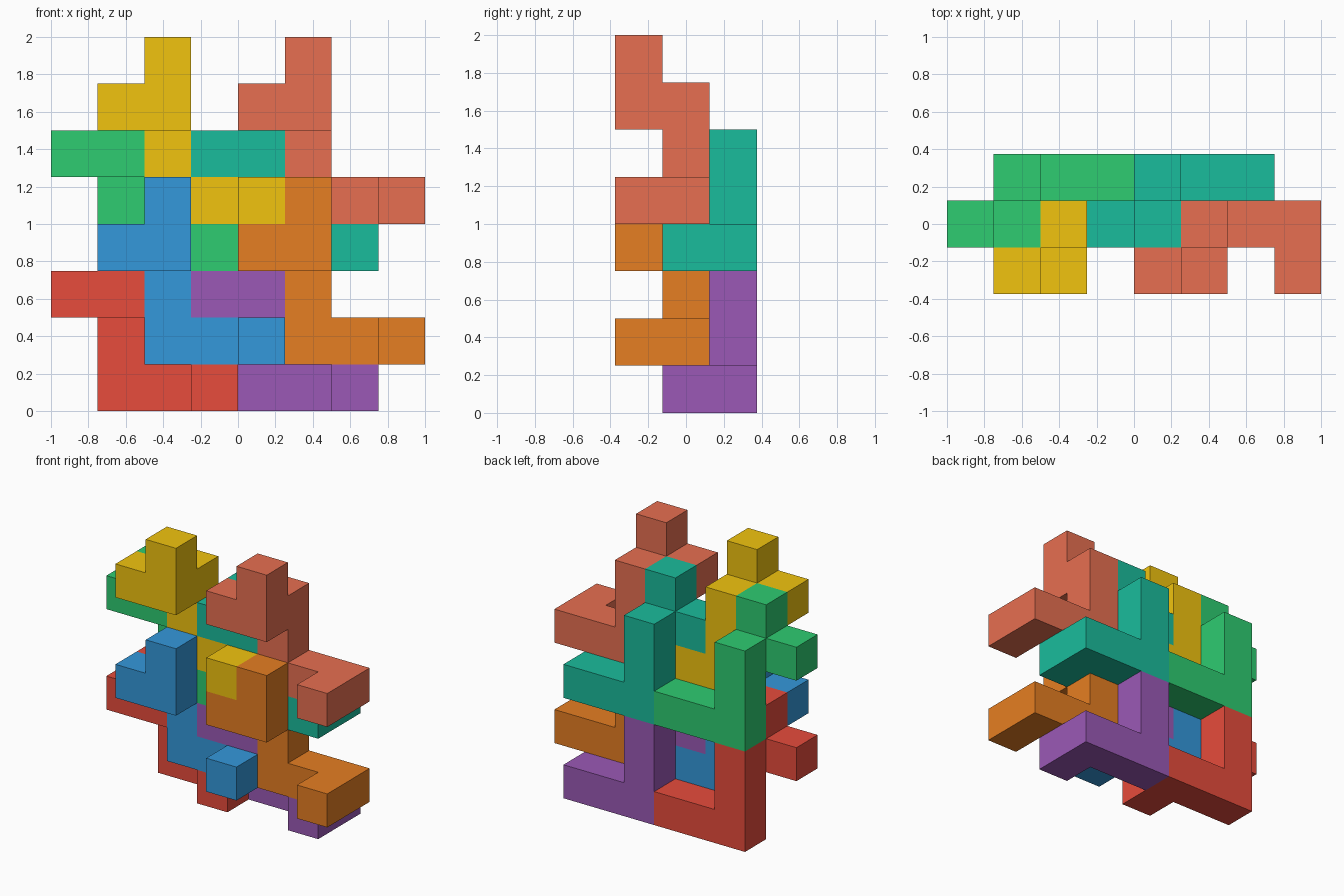
import bpy, bmesh
from mathutils import Vector

if "Cube" in bpy.data.objects:
    bpy.data.objects.remove(bpy.data.objects["Cube"])

U = 0.25  # cell size

# One nine-cell puzzle piece, relative to its corner cell (x, y, z)
PIECE = {(0, 0, 0), (1, 0, 0), (2, 0, 0), (2, -1, 0),      # foot with forward toe
         (0, 0, 1), (0, 0, 2),                             # upright
         (0, -1, 2), (-1, -1, 2), (0, -1, 3)}              # front arm and top knob


def piece_mesh(name):
    """Closed shell around the cells: only outer cell sides become faces."""
    bm = bmesh.new()
    for cell in PIECE:
        for axis in range(3):
            for sign in (-1, 1):
                n = [0, 0, 0]
                n[axis] = sign
                if tuple(c + d for c, d in zip(cell, n)) in PIECE:
                    continue
                a, b = Vector(), Vector()
                a[(axis + 1) % 3] = b[(axis + 2) % 3] = U / 2
                if sign < 0:
                    a, b = b, a
                mid = (Vector(cell) + Vector(n) / 2) * U
                bm.faces.new([bm.verts.new(mid + p) for p in (-a - b, a - b, a + b, -a + b)])
    bmesh.ops.remove_doubles(bm, verts=bm.verts, dist=1e-4)
    bmesh.ops.dissolve_limit(bm, angle_limit=0.01, verts=bm.verts, edges=bm.edges)
    mesh = bpy.data.meshes.new(name)
    bm.to_mesh(mesh)
    bm.free()
    return mesh


def linear(c):
    c /= 255
    return c / 12.92 if c <= 0.04045 else ((c + 0.055) / 1.055) ** 2.4


def add_piece(name, corner, rgb):
    mesh = piece_mesh(name)
    mat = bpy.data.materials.new(name + "_paint")
    mat.diffuse_color = (*[linear(c) for c in rgb], 1)
    mat.use_nodes = True
    mat.node_tree.nodes["Principled BSDF"].inputs["Base Color"].default_value = mat.diffuse_color
    mesh.materials.append(mat)
    obj = bpy.data.objects.new(name, mesh)
    x, y, z = corner
    obj.location = ((x - 3.5) * U, (y - 1) * U, (z + 0.5) * U)
    bpy.context.collection.objects.link(obj)


# Interlocking pieces: corner cell counted from left, front, bottom
# Lower layer
add_piece("red_piece", (1, 2, 0), (231, 76, 60))
add_piece("purple_piece", (4, 2, 0), (155, 89, 182))
add_piece("blue_piece", (2, 1, 1), (52, 152, 219))
add_piece("orange_piece", (5, 1, 1), (230, 126, 34))
# Upper layer
add_piece("green_piece", (1, 2, 3), (46, 204, 113))
add_piece("teal_piece", (4, 2, 3), (26, 188, 156))
add_piece("yellow_piece", (2, 1, 4), (241, 196, 15))
add_piece("salmon_piece", (5, 1, 4), (231, 111, 81))
